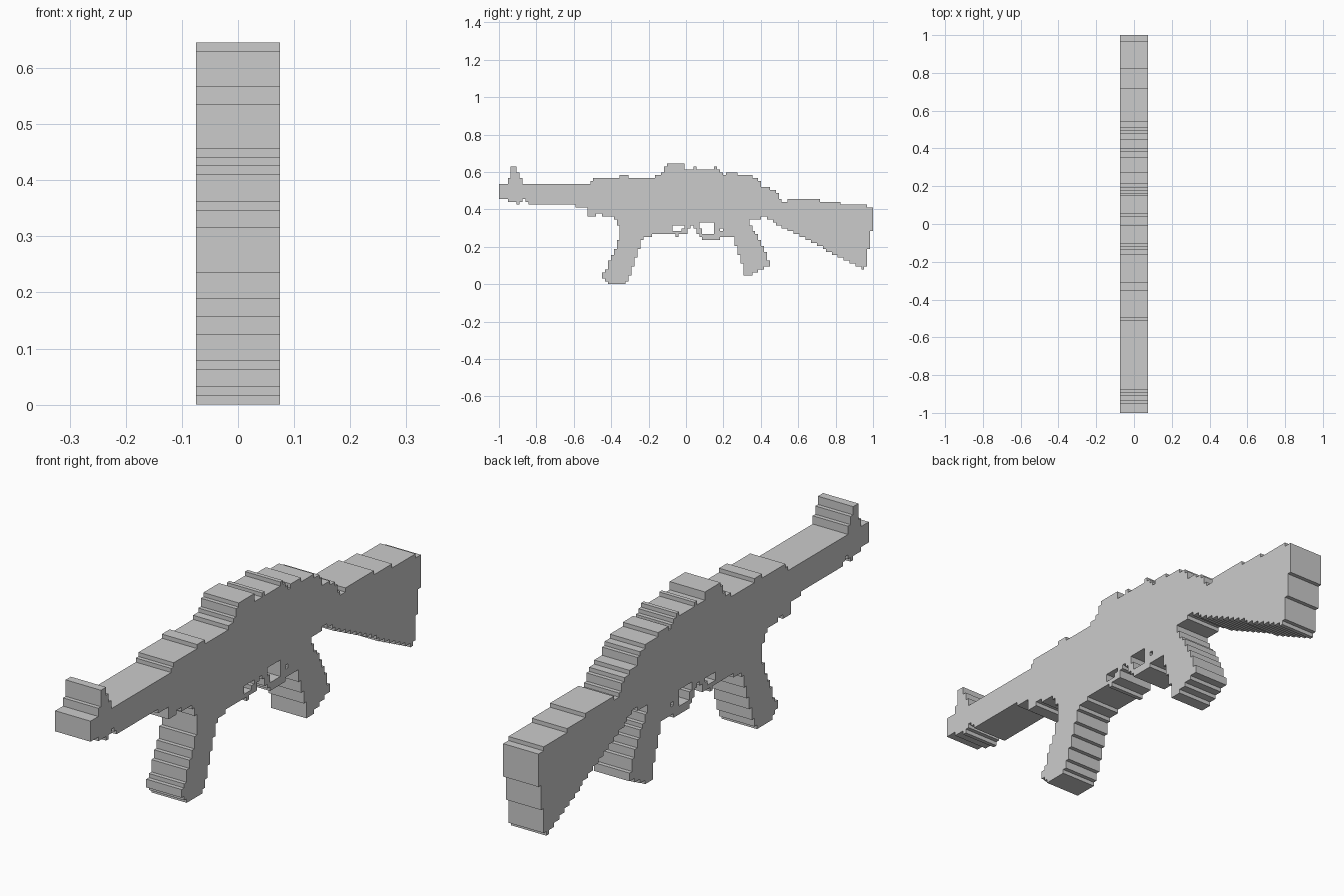
import bpy, bmesh

if "Cube" in bpy.data.objects:
    bpy.data.objects.remove(bpy.data.objects["Cube"])

U = 2 / 127      # size of one grid step of the blocky outline
HALF = 0.0748    # half thickness in x


def steps(points, c):
    """Height of a stepped line at column c, from (start column, height) pairs."""
    return [h for start, h in points if start <= c][-1]


def span(c0, c1):
    """Cells between the stepped upper and lower outlines."""
    return {(c, r) for c in range(c0, c1)
            for r in range(lower(c), steps(TOP, c))}


def rows(table):
    """Cells from (first row, last row, first column, end column) bands."""
    return {(c, r) for r0, r1, c0, c1 in table
            for r in range(r0, r1 + 1) for c in range(c0, c1)}


# Upper outline, muzzle to butt
TOP = [(0, 34), (31, 35), (32, 36), (41, 37), (44, 36), (53, 37), (55, 38),
       (56, 40), (57, 41), (63, 39), (66, 40), (67, 39), (73, 40), (74, 39),
       (75, 38), (76, 37), (77, 38), (81, 37), (86, 36), (88, 35), (89, 33),
       (92, 32), (94, 31), (95, 29), (96, 28), (98, 29), (109, 28),
       (116, 27), (125, 26)]

# Lower outline, muzzle to the start of the stock
BOTTOM = [(0, 29), (3, 28), (6, 27), (7, 28), (8, 29), (9, 28), (10, 27),
          (26, 26), (30, 23), (33, 24), (35, 23), (39, 22), (40, 20),
          (49, 16), (52, 17), (60, 16), (61, 17), (64, 19), (65, 20),
          (66, 19), (67, 17), (68, 16), (69, 15), (75, 16), (80, 20),
          (85, 22), (89, 23), (91, 22)]


def lower(c):
    if c < 93:
        return steps(BOTTOM, c)
    if c < 123:                                   # sloping stock underside
        return round(21 - (c - 93) * 0.53)
    return {123: 5, 124: 6, 125: 12, 126: 18}[c]  # butt plate


# Openings in front of and inside the trigger guard
holes = rows([(19, 19, 59, 63), (18, 18, 59, 62),
              (19, 20, 68, 73), (17, 18, 69, 73), (18, 18, 75, 76)])

parts = {
    "barrel": span(0, 30),
    "front_sight": rows([(34, 35, 3, 8), (36, 37, 4, 7), (38, 39, 4, 6)]),
    "receiver": span(30, 91) - holes,
    "stock": span(91, 127),
    "front_grip": rows([(15, 19, 41, 49), (13, 14, 40, 48), (12, 12, 40, 48),
                        (10, 11, 39, 47), (9, 9, 38, 47), (8, 8, 38, 46),
                        (6, 7, 37, 46), (5, 5, 37, 45), (4, 4, 36, 45),
                        (3, 3, 35, 45), (2, 2, 35, 44), (1, 1, 36, 44),
                        (0, 0, 37, 43)]),
    "rear_grip": rows([(20, 21, 80, 85), (18, 19, 80, 86), (17, 17, 80, 87),
                       (15, 16, 80, 88), (13, 14, 80, 89), (11, 12, 81, 90),
                       (10, 10, 81, 91), (8, 9, 82, 91), (7, 7, 82, 92),
                       (6, 6, 83, 92), (5, 5, 83, 90), (4, 4, 83, 88),
                       (3, 3, 83, 86)]),
}
parts["rear_grip"] -= parts["receiver"]
solid = set().union(*parts.values())


def build(name, cells):
    """Extrude a set of cells, walling only edges open to the outside."""
    bm = bmesh.new()
    cache = {}

    def v(side, p):
        key = (side, p)
        if key not in cache:
            cache[key] = bm.verts.new((side * HALF, p[0] * U - 1, p[1] * U))
        return cache[key]

    for c, r in sorted(cells):
        ring = [(c, r), (c + 1, r), (c + 1, r + 1), (c, r + 1)]
        bm.faces.new([v(1, p) for p in ring])
        bm.faces.new([v(-1, p) for p in reversed(ring)])
        beside = [(c, r - 1), (c + 1, r), (c, r + 1), (c - 1, r)]
        for i, n in enumerate(beside):
            if n not in solid:
                a, b = ring[i], ring[(i + 1) % 4]
                bm.faces.new([v(1, b), v(1, a), v(-1, a), v(-1, b)])
    # Merge flat neighbours into clean faces
    bmesh.ops.dissolve_limit(bm, angle_limit=0.01, verts=bm.verts[:],
                             edges=bm.edges[:])
    mesh = bpy.data.meshes.new(name)
    bm.to_mesh(mesh)
    bm.free()
    bpy.context.collection.objects.link(bpy.data.objects.new(name, mesh))


for part, cells in parts.items():
    build(part, cells)
